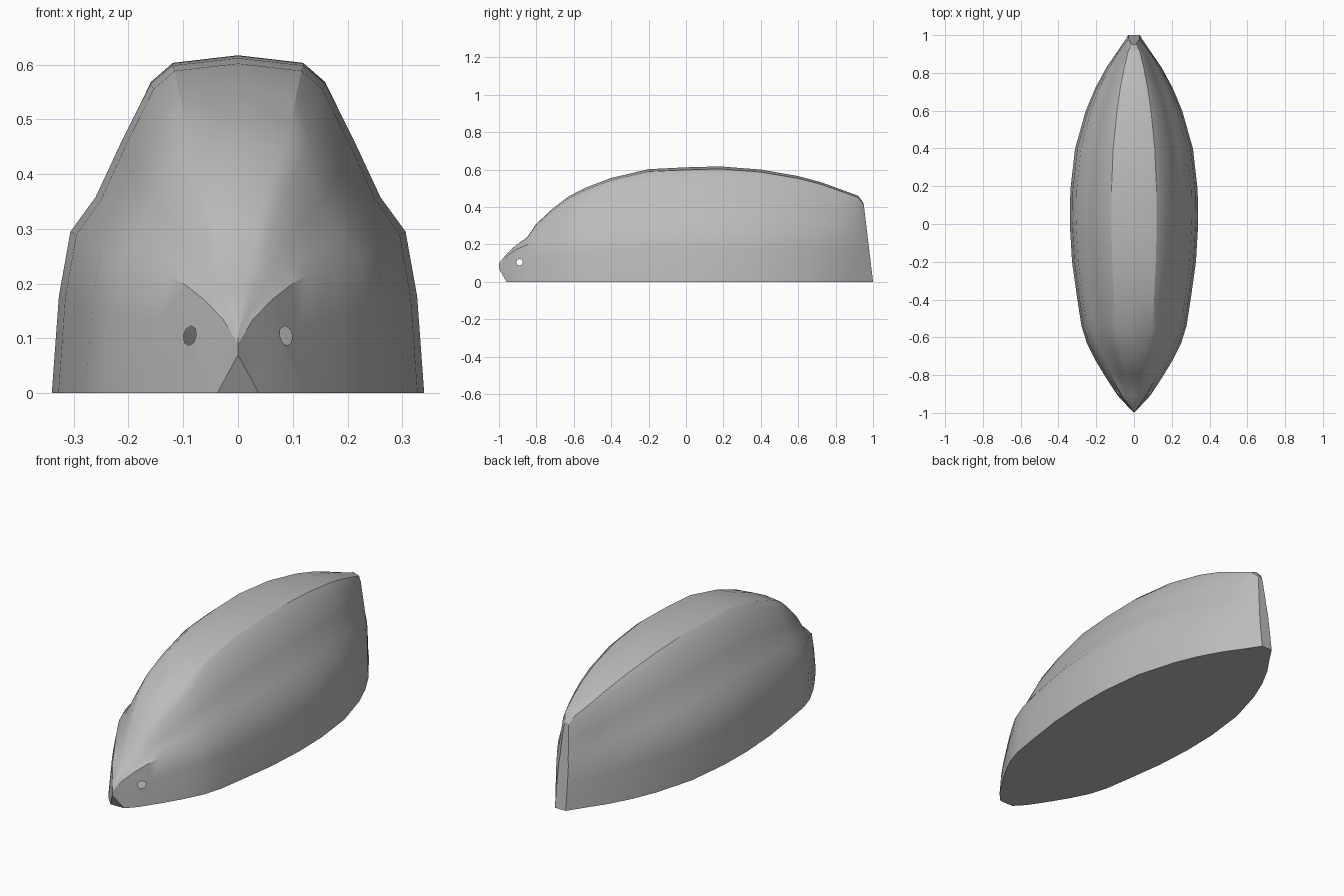
import bpy, bmesh, math
from mathutils import Matrix

if "Cube" in bpy.data.objects:
    bpy.data.objects.remove(bpy.data.objects["Cube"])

grey = bpy.data.materials.new("plain grey")
grey.diffuse_color = (0.5, 0.5, 0.5, 1)
grey.use_nodes = True
grey.node_tree.nodes["Principled BSDF"].inputs["Base Color"].default_value = grey.diffuse_color

# Stations along the body: y, half width, keel height, shoulder height, crown height
STATIONS = [
    (-1.00, 0.000, 0.070, 0.090, 0.100),
    (-0.96, 0.038, 0.000, 0.135, 0.148),
    (-0.91, 0.085, 0.000, 0.172, 0.195),
    (-0.85, 0.125, 0.000, 0.198, 0.237),
    (-0.80, 0.157, 0.000, 0.217, 0.310),
    (-0.72, 0.205, 0.000, 0.235, 0.385),
    (-0.63, 0.250, 0.000, 0.247, 0.455),
    (-0.54, 0.278, 0.000, 0.259, 0.502),
    (-0.40, 0.300, 0.000, 0.274, 0.555),
    (-0.20, 0.328, 0.000, 0.290, 0.602),
    (0.00, 0.340, 0.000, 0.295, 0.612),
    (0.18, 0.337, 0.000, 0.295, 0.617),
    (0.40, 0.312, 0.000, 0.288, 0.600),
    (0.60, 0.255, 0.000, 0.275, 0.565),
    (0.72, 0.205, 0.000, 0.263, 0.533),
    (0.83, 0.145, 0.000, 0.247, 0.493),
    (0.92, 0.083, 0.000, 0.230, 0.460),
    (1.00, 0.030, 0.000, 0.210, 0.420),
]


def ring(y, w, z0, zk, h):
    """Full cross-section: tall side, angled shoulder, gently peaked crown."""
    t = min(1, max(0, (-y - 0.6) / 0.4))
    kx, top = 0.9 - 0.2 * t, 0.353 * (1 - 0.6 * t)
    pts = [(1, z0), (0.5 + kx / 2 + 0.012, z0 + (zk - z0) * 0.6), (kx, zk)]
    for a, f in ((0.752, 0.2), (0.506, 0.51), (0.215, 0.85), (0, 0.957)):
        pts.append((top + (kx - top) * a, zk + (h - zk) * f))
    half = [(x * w, z) for x, z in pts]
    full = half + [(0, h)] + [(-x, z) for x, z in reversed(half)]
    rake = 0.12 if y > 0.99 else 0.0
    return [(x, y - rake * z, z) for x, z in full]


# Body shell lofted through the stations
bm = bmesh.new()
rings = [[bm.verts.new(p) for p in ring(*s)] for s in STATIONS]
n = len(rings[0])
for a, b in zip(rings, rings[1:]):
    for i in range(n):
        j = (i + 1) % n
        bm.faces.new((a[i], b[i], b[j], a[j]))
bm.faces.new(rings[-1])
bmesh.ops.remove_doubles(bm, verts=bm.verts, dist=0.0005)
bmesh.ops.recalc_face_normals(bm, faces=bm.faces)
mesh = bpy.data.meshes.new("body_shell")
bm.to_mesh(mesh)
bm.free()
body = bpy.data.objects.new("body_shell", mesh)
bpy.context.collection.objects.link(body)
mesh.materials.append(grey)

# Small eye holes through both sides of the nose
EY, EZ = -0.89, 0.105
cm = bmesh.new()
bmesh.ops.create_cone(cm, cap_ends=True, segments=8, radius1=0.018, radius2=0.018, depth=0.5,
                      matrix=Matrix.Translation((0, EY, EZ)) @ Matrix.Rotation(math.pi / 2, 4, 'Y'))
cmesh = bpy.data.meshes.new("eye_cutter")
cm.to_mesh(cmesh)
cm.free()
cmesh.materials.append(grey)
cutter = bpy.data.objects.new("eye_cutter", cmesh)
bpy.context.collection.objects.link(cutter)
cutter.hide_render = True

mod = body.modifiers.new("eyes", 'BOOLEAN')
mod.operation = 'DIFFERENCE'
mod.solver = 'EXACT'
mod.object = cutter
bpy.ops.object.select_all(action='DESELECT')
body.select_set(True)
bpy.context.view_layer.objects.active = body
bpy.ops.object.modifier_apply(modifier=mod.name)
bpy.data.objects.remove(cutter)

# Leave the holes open into the hollow shell
bm = bmesh.new()
bm.from_mesh(body.data)
tunnel = []
for f in bm.faces:
    c = f.calc_center_median()
    if abs(c.x) < 0.02 and math.hypot(c.y - EY, c.z - EZ) < 0.025 and abs(f.normal.x) < 0.1:
        tunnel.append(f)
bmesh.ops.delete(bm, geom=tunnel, context='FACES')
bm.to_mesh(body.data)
bm.free()

bpy.ops.object.shade_smooth_by_angle(angle=math.radians(30))
